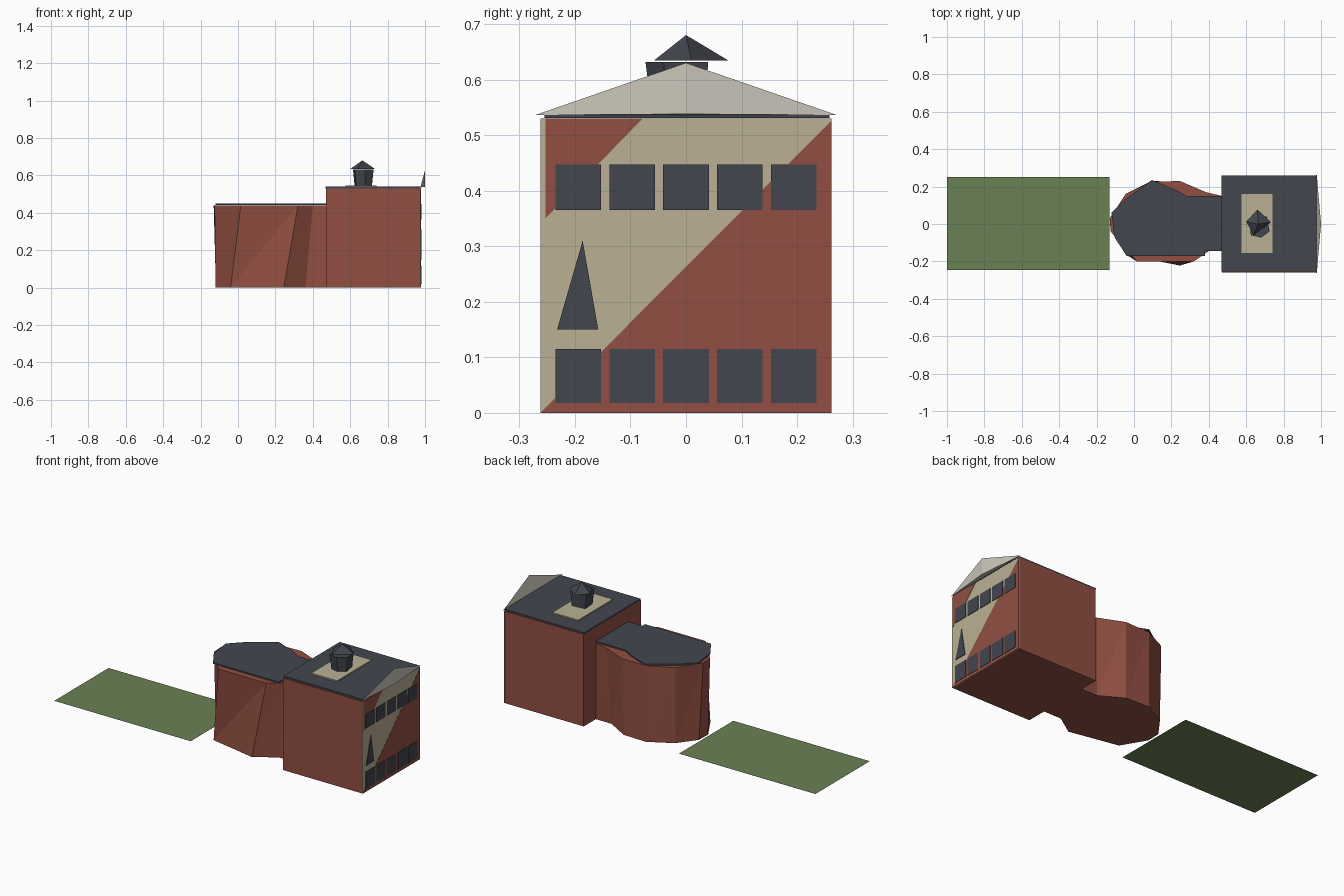
import bpy, bmesh

if "Cube" in bpy.data.objects:
    bpy.data.objects.remove(bpy.data.objects["Cube"])


def material(name, r, g, b):
    lin = [((c / 255 + 0.055) / 1.055) ** 2.4 for c in (r, g, b)]
    m = bpy.data.materials.new(name)
    m.diffuse_color = (*lin, 1)
    m.use_nodes = True
    m.node_tree.nodes["Principled BSDF"].inputs["Base Color"].default_value = m.diffuse_color
    return m


BRICK = material("brick red", 145, 79, 66)
TAN = material("sandstone tan", 186, 176, 148)
SLATE = material("slate grey", 66, 70, 78)
GRASS = material("grass green", 106, 129, 85)
STONE = material("pale stone", 203, 199, 187)


def build(name, verts, faces, mat):
    bm = bmesh.new()
    vs = [bm.verts.new(v) for v in verts]
    for f in faces:
        bm.faces.new([vs[i] for i in f])
    if len(faces) > 1:
        bmesh.ops.recalc_face_normals(bm, faces=bm.faces)
    me = bpy.data.meshes.new(name)
    bm.to_mesh(me)
    bm.free()
    me.materials.append(mat)
    ob = bpy.data.objects.new(name, me)
    bpy.context.collection.objects.link(ob)
    return ob


def loft(name, low, high, mat):
    """Closed solid between two rings of equal length."""
    n = len(low)
    faces = [range(n), range(n, 2 * n)]
    for i in range(n):
        j = (i + 1) % n
        # split the sides so that twisted walls stay flat-faceted
        faces += [(i, j, n + j), (i, n + j, n + i)]
    return build(name, low + high, faces, mat)


def slab(name, outline, z0, z1, mat):
    return loft(name, [(x, y, z0) for x, y in outline],
                [(x, y, z1) for x, y in outline], mat)


def rect(x0, x1, y0, y1):
    return [(x0, y0), (x1, y0), (x1, y1), (x0, y1)]


def wall_plate(name, outline, x0, x1, mat):
    """Thin plate facing +x, outline in (y, z)."""
    return loft(name, [(x0, y, z) for y, z in outline],
                [(x1, y, z) for y, z in outline], mat)


# lawn
build("lawn", [(x, y, 0) for x, y in rect(-1, -0.13, -0.245, 0.25)],
      [(0, 1, 2, 3)], GRASS)

# main block and its flat roof
slab("main_block", rect(0.47, 0.973, -0.26, 0.26), 0, 0.53, BRICK)
slab("main_roof", rect(0.468, 0.977, -0.255, 0.258), 0.531, 0.54, SLATE)
slab("roof_terrace", rect(0.575, 0.74, -0.155, 0.16), 0.54, 0.547, TAN)

# facade with diagonal brick fields
wall_plate("facade", rect(-0.262, 0.262, 0, 0.53), 0.973, 0.977, TAN)
wall_plate("facade_brick_low", [(-0.262, 0), (0.262, 0), (0.262, 0.526)],
           0.976, 0.978, BRICK)
wall_plate("facade_brick_high", [(-0.253, 0.35), (-0.078, 0.53), (-0.253, 0.53)],
           0.976, 0.978, BRICK)

# window rows and pointed window
for row, (z0, z1) in (("lower", (0.018, 0.115)), ("upper", (0.365, 0.447))):
    for i in range(5):
        y = (i - 2) * 0.097
        wall_plate(f"{row}_window_{i + 1}", rect(y - 0.041, y + 0.041, z0, z1),
                   0.977, 0.98, SLATE)
wall_plate("pointed_window", [(-0.232, 0.15), (-0.158, 0.15), (-0.186, 0.31)],
           0.977, 0.98, SLATE)

# pediment leaning outwards
build("pediment",
      [(0.976, -0.272, 0.536), (0.976, 0.272, 0.536), (1, 0, 0.63), (1, 0, 0.538)],
      [(0, 1, 2), (0, 3, 2), (1, 2, 3), (0, 1, 3)], STONE)

# roof cupola: faceted drum and pointed cap
drum = [(0.615, 0.03), (0.625, -0.06), (0.68, -0.073), (0.725, -0.04), (0.71, 0.04)]
loft("cupola_drum",
     [(0.668 + (x - 0.668) * 0.85, y * 0.85, 0.547) for x, y in drum],
     [(x, y, 0.632) for x, y in drum], SLATE)
cap = [(0.66, 0.077), (0.6, 0.012), (0.64, -0.058), (0.733, 0.01)]
build("cupola_cap", [(x, y, 0.634) for x, y in cap] + [(0.665, 0, 0.68)],
      [(0, 1, 2, 3)] + [(i, (i + 1) % 4, 4) for i in range(4)], SLATE)

# faceted rotunda with its link to the main block
base = [(-0.12, -0.03), (-0.04, -0.165), (0.245, -0.222), (0.36, -0.145),
        (0.47, -0.145), (0.47, 0.15), (0.37, 0.15), (0.24, 0.225),
        (0.095, 0.23), (-0.04, 0.155), (-0.118, 0.05)]
top = [(-0.125, -0.04), (0.015, -0.2), (0.32, -0.2), (0.4, -0.145),
       (0.47, -0.145), (0.47, 0.15), (0.385, 0.17), (0.245, 0.23),
       (0.09, 0.225), (-0.045, 0.16), (-0.13, 0.03)]
loft("rotunda", [(x, y, 0) for x, y in base], [(x, y, 0.438) for x, y in top], BRICK)

# rotunda roof sheet
slab("rotunda_roof",
     [(-0.105, -0.07), (-0.04, -0.17), (0.38, -0.17), (0.38, -0.145), (0.47, -0.145),
      (0.47, 0.15), (0.28, 0.15), (0.23, 0.18), (0.095, 0.235), (-0.05, 0.13),
      (-0.12, 0.06)], 0.441, 0.449, SLATE)
